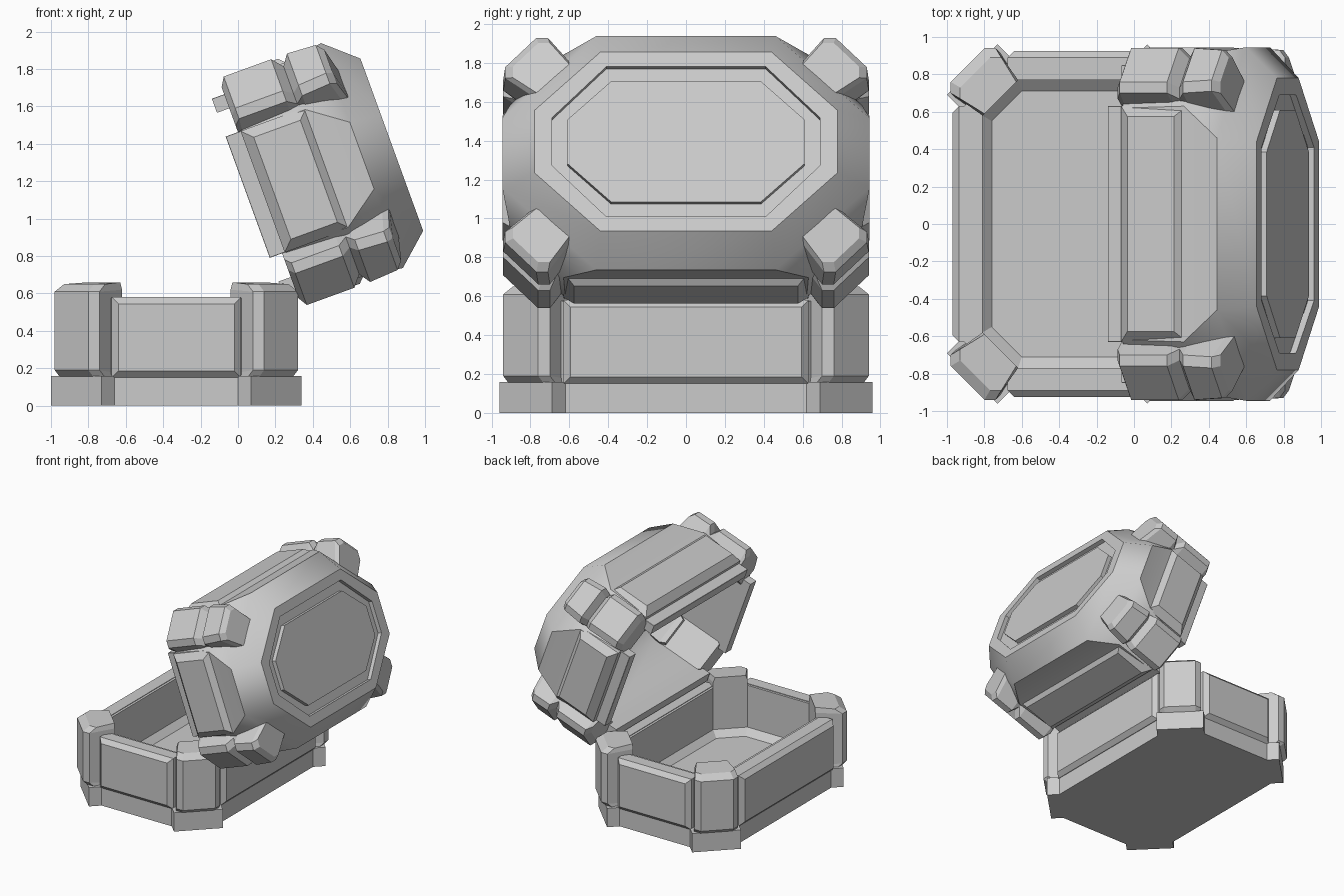
import bpy, bmesh, math
from mathutils import Matrix

if "Cube" in bpy.data.objects:
    bpy.data.objects.remove(bpy.data.objects["Cube"])

# Placement: base is offset to the left, lid is swung open 70 degrees about y
BASE = Matrix.Translation((-0.33, 0, 0))
LID = Matrix.Rotation(math.radians(70), 4, 'Y') @ Matrix.Translation((-1.03, 0, 0))


def octo(hx, hy, cx, cy, z):
    """Octagon ring: half sizes hx, hy; straight sides end at cx, cy."""
    return [(hx, -cy, z), (hx, cy, z), (cx, hy, z), (-cx, hy, z),
            (-hx, cy, z), (-hx, -cy, z), (-cx, -hy, z), (cx, -hy, z)]


def loft(bm, rings):
    """Skin a list of equal rings and cap both ends."""
    vs = [[bm.verts.new(p) for p in r] for r in rings]
    n = len(rings[0])
    for a, b in zip(vs, vs[1:]):
        for i in range(n):
            j = (i + 1) % n
            bm.faces.new((a[i], a[j], b[j], b[i]))
    bm.faces.new(vs[0])
    bm.faces.new(vs[-1])


def finish(bm, name, mat, smooth=None):
    bmesh.ops.recalc_face_normals(bm, faces=bm.faces)
    me = bpy.data.meshes.new(name)
    bm.to_mesh(me)
    bm.free()
    ob = bpy.data.objects.new(name, me)
    bpy.context.collection.objects.link(ob)
    ob.matrix_world = mat
    if smooth:
        bpy.ops.object.select_all(action='DESELECT')
        ob.select_set(True)
        bpy.context.view_layer.objects.active = ob
        bpy.ops.object.shade_smooth_by_angle(angle=math.radians(smooth))
    return ob


def corner_posts(name, mat, stacks):
    """Posts on the four diagonals. Each level: (outer a, inner a, grow, z outer, z inner)."""
    bm = bmesh.new()
    for sx in (-1, 1):
        for sy in (-1, 1):
            for levels in stacks:
                rings = []
                for out, inn, g, zo, zi in levels:
                    prof = [(out, 0.09 + g, zo), (out - 0.03, 0.12 + g, zo), (inn, 0.095 + g, zi)]
                    prof += [(a, -b, z) for a, b, z in reversed(prof)]
                    rings.append([(sx * (a + b), sy * (0.29 + a - b), z) for a, b, z in prof])
                loft(bm, rings)
    return finish(bm, name, mat)


def side_panels(name, mat, inner, outer, z0, z1, bev, hx=0.345, hy=0.63):
    """Raised panel on each side, edges chamfered outward. inner/outer = (x depth, y depth)."""
    bm = bmesh.new()
    for s in (-1, 1):
        for axis in (0, 1):
            h = hy if axis == 0 else hx
            rings = []
            steps = [(inner[axis], 0), (outer[axis] - bev, 0), (outer[axis], bev)]
            for d, i in steps:
                ring = []
                for t, z in ((-h + i, z0 + i), (h - i, z0 + i), (h - i, z1 - i), (-h + i, z1 - i)):
                    ring.append((s * d, t, z) if axis == 0 else (t, s * d, z))
                rings.append(ring)
            loft(bm, rings)
    return finish(bm, name, mat)


# Foot slab with squared corner blocks
quad = [(0.60, 0.62), (0.67, 0.69), (0.40, 0.96), (0.33, 0.89)]
plan = quad + [(-x, y) for x, y in reversed(quad)]
plan += [(-x, -y) for x, y in plan]
bm = bmesh.new()
loft(bm, [[(x, y, z) for x, y in plan] for z in (0, 0.16)])
finish(bm, "foot_slab", BASE)

# Open tub with chamfered floor
bm = bmesh.new()
loft(bm, [octo(0.59, 0.87, 0.33, 0.62, 0.10), octo(0.59, 0.87, 0.33, 0.62, 0.575),
          octo(0.48, 0.77, 0.29, 0.58, 0.575), octo(0.48, 0.77, 0.29, 0.58, 0.22),
          octo(0.43, 0.71, 0.27, 0.55, 0.17)])
finish(bm, "tub", BASE)
side_panels("tub_panels", BASE, (0.50, 0.79), (0.64, 0.925), 0.15, 0.58, 0.035)
corner_posts("tub_posts", BASE, [[(0.53, 0.385, 0, 0.15, 0.15), (0.56, 0.385, 0, 0.19, 0.17),
                                  (0.56, 0.385, 0, 0.61, 0.62), (0.52, 0.385, -0.01, 0.65, 0.66)]])

# Lid shell: cavity, rim, outer wall, sloped crown, grooved top plate
bm = bmesh.new()
loft(bm, [octo(0.42, 0.70, 0.25, 0.53, 1.02), octo(0.48, 0.77, 0.29, 0.58, 0.94),
          octo(0.48, 0.77, 0.29, 0.58, 0.52), octo(0.59, 0.87, 0.33, 0.62, 0.52),
          octo(0.61, 0.905, 0.335, 0.63, 0.88), octo(0.64, 0.945, 0.19, 0.46, 1.08),
          octo(0.49, 0.78, 0.17, 0.44, 1.25), octo(0.41, 0.69, 0.13, 0.41, 1.25),
          octo(0.41, 0.69, 0.13, 0.41, 1.215), octo(0.33, 0.61, 0.12, 0.385, 1.215),
          octo(0.33, 0.61, 0.12, 0.385, 1.25)])
finish(bm, "lid_shell", LID, smooth=38)
side_panels("lid_panels", LID, (0.50, 0.80), (0.64, 0.945), 0.515, 0.89, 0.055)
side_panels("lid_lip", LID, (0.48, 0.77), (0.56, 0.85), 0.43, 0.60, 0.002)

# Lid corner posts: lower block and upper block with a V groove between
corner_posts("lid_posts", LID, [
    [(0.52, 0.385, -0.01, 0.50, 0.50), (0.56, 0.385, 0, 0.53, 0.52),
     (0.56, 0.385, 0, 0.80, 0.80), (0.51, 0.385, -0.015, 0.855, 0.855)],
    [(0.51, 0.36, -0.015, 0.845, 0.845), (0.56, 0.36, 0, 0.89, 0.89),
     (0.56, 0.33, -0.01, 1.05, 1.10), (0.535, 0.31, -0.025, 1.085, 1.14)]])
